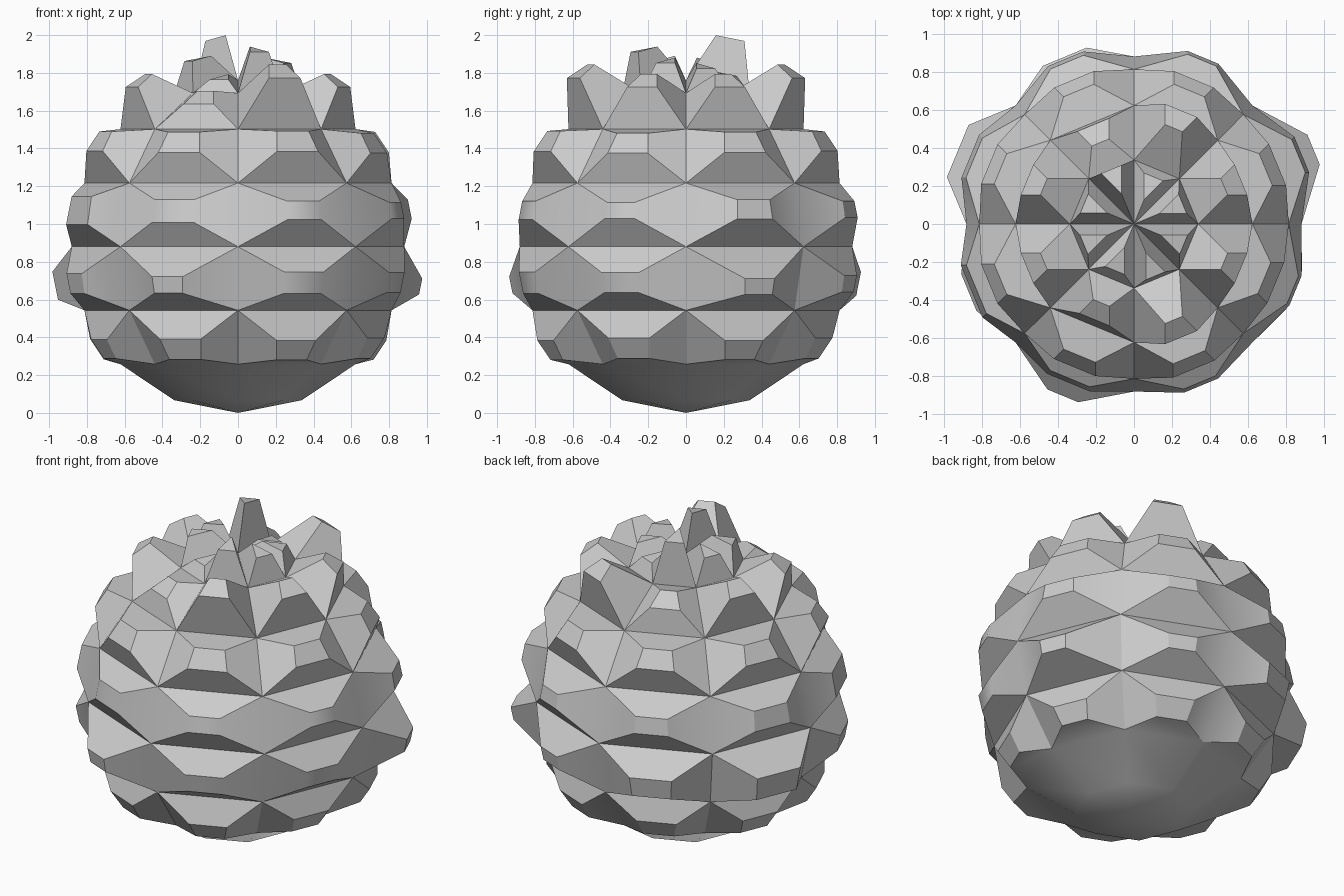
import bpy, bmesh, math
from mathutils import Vector

if "Cube" in bpy.data.objects:
    bpy.data.objects.remove(bpy.data.objects["Cube"])

R = 0.88
# Columns run counter-clockwise from +x in 45 degree sectors.
# Stud height per row, from the second band up to the crown triangles
HEIGHT = [
    [.13, .11, .11, .12, .12, .12, .13, .11],
    [.235, .155, .16, .21, .15, .19, .12, .12],
    [.165, .16, .15, .14, .13, .11, .13, .13],
    [.14, .15, .15, .15, .15, .14, .15, .13],
    [.20, .26, .12, .20, .20, .09, .26, .20],
    [.12, .08, .27, .15, .16, .06, .21, .15],
]
# Size of each stud tip relative to its base
TIP = [
    [.35, .38, .38, .38, .35, .38, .36, .38],
    [.25, .26, .37, .44, .31, .26, .34, .32],
    [.30, .26, .30, .36, .44, .36, .29, .25],
    [.38, .36, .36, .36, .36, .38, .38, .37],
    [.36, .38, .38, .36, .36, .36, .38, .36],
    [.42, .42, .45, .42, .42, .42, .42, .42],
]

# Low-poly ball
bm = bmesh.new()
bmesh.ops.create_uvsphere(bm, u_segments=8, v_segments=8, radius=R)
bmesh.ops.translate(bm, verts=bm.verts, vec=(0, 0, R))
bm.normal_update()

# Tapered studs: every face above the bottom cap is extruded and shrunk
for face in list(bm.faces):
    c = face.calc_center_median()
    n = face.normal.copy()
    polar = math.atan2(math.hypot(c.x, c.y), R - c.z)
    row = int(polar / (math.pi / 8)) - 2
    if row < 0:
        continue
    col = int((math.atan2(c.y, c.x) % math.tau) / (math.pi / 4)) % 8
    row = min(row, 5)
    tip = bmesh.ops.extrude_discrete_faces(bm, faces=[face])["faces"][0]
    for v in tip.verts:
        v.co = c + (v.co - c) * TIP[row][col] + n * HEIGHT[row][col]

bmesh.ops.recalc_face_normals(bm, faces=bm.faces)
mesh = bpy.data.meshes.new("studded_ball")
bm.to_mesh(mesh)
bm.free()
ball = bpy.data.objects.new("studded_ball", mesh)
bpy.context.collection.objects.link(ball)

# Smooth only the shallow edges
bpy.context.view_layer.objects.active = ball
ball.select_set(True)
bpy.ops.object.shade_smooth_by_angle(angle=math.radians(30))
